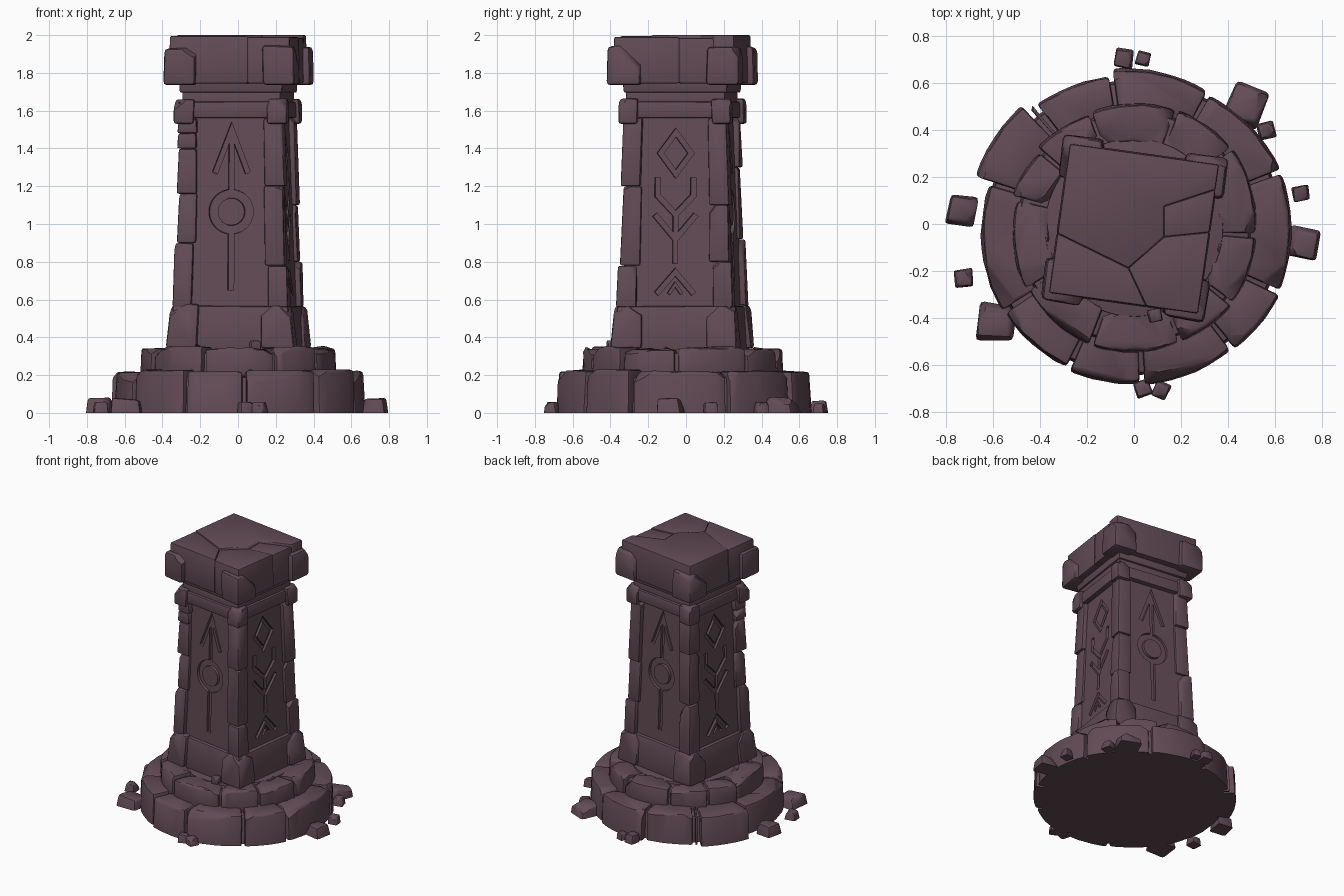
import bpy, bmesh, math, random
from mathutils import Vector, Matrix

if "Cube" in bpy.data.objects:
    bpy.data.objects.remove(bpy.data.objects["Cube"])

random.seed(7)
stone = bpy.data.materials.new("dusky_purple_stone")
stone.diffuse_color = (0.122, 0.070, 0.090, 1)
stone.use_nodes = True
stone.node_tree.nodes["Principled BSDF"].inputs["Base Color"].default_value = stone.diffuse_color
PILLAR = Matrix.Translation((0, -0.02, 0)) @ Matrix.Rotation(math.radians(-8), 4, 'Z')
CORNERS = [(-1, -1), (1, -1), (1, 1), (-1, 1)]


def rnd(a):
    return random.uniform(-a, a)


def prism(out, bottom, top, z0, z1, bevel=0.012, jitter=0.003, chips=0, depth=0.02):
    """One worn stone: outline lofted between two heights, bevelled, corners chipped."""
    bm = bmesh.new()
    lo = [bm.verts.new((x + rnd(jitter), y + rnd(jitter), z0)) for x, y in bottom]
    hi = [bm.verts.new((x + rnd(jitter), y + rnd(jitter), z1 + rnd(jitter))) for x, y in top]
    n = len(lo)
    bm.faces.new(lo[::-1])
    bm.faces.new(hi)
    for i in range(n):
        j = (i + 1) % n
        bm.faces.new((lo[i], lo[j], hi[j], hi[i]))
    bmesh.ops.recalc_face_normals(bm, faces=bm.faces)
    pts = [v.co.copy() for v in hi]
    cos = [v.co.copy() for v in bm.verts]
    mid = sum(cos, Vector()) / len(cos)
    ext = [max(c[i] for c in cos) - min(c[i] for c in cos) for i in range(3)]
    edges = [e for e in bm.edges if e.calc_face_angle(0) > math.radians(28)
             and not (z0 == 0 and all(v.co.z == 0 for v in e.verts))]
    bmesh.ops.bevel(bm, geom=edges, offset=bevel, segments=2, profile=0.55,
                    affect='EDGES', clamp_overlap=True)
    for _ in range(chips):
        d = random.choice(pts) - mid
        no = Vector([d[i] / ext[i] + rnd(0.2) for i in range(3)]).normalized()
        far = max(v.co.dot(no) for v in bm.verts)
        bmesh.ops.bisect_plane(bm, geom=bm.verts[:] + bm.edges[:] + bm.faces[:],
                               plane_co=no * (far - depth * random.uniform(0.5, 1.2)),
                               plane_no=no, clear_outer=True)
        bmesh.ops.holes_fill(bm, edges=[e for e in bm.edges if e.is_boundary], sides=0)
    tmp = bpy.data.meshes.new("tmp")
    bm.to_mesh(tmp)
    bm.free()
    out.from_mesh(tmp)
    bpy.data.meshes.remove(tmp)


def finish(name, bm, matrix=None):
    if matrix:
        bm.transform(matrix)
    bmesh.ops.recalc_face_normals(bm, faces=bm.faces)
    me = bpy.data.meshes.new(name)
    bm.to_mesh(me)
    bm.free()
    me.materials.append(stone)
    ob = bpy.data.objects.new(name, me)
    bpy.context.collection.objects.link(ob)
    bpy.ops.object.select_all(action='DESELECT')
    ob.select_set(True)
    bpy.context.view_layer.objects.active = ob
    bpy.ops.object.shade_smooth_by_angle(angle=math.radians(45))
    return ob


def square(h):
    return [(sx * h, sy * h) for sx, sy in CORNERS]


def corner(k, h, w):
    sx, sy = CORNERS[k]
    a, b = h - w, h
    return [(sx * x, sy * y) for x, y in ((a, a), (b, a), (b, b), (a, b))]


def circle(r, n=64):
    return [(r * math.cos(i * math.tau / n), r * math.sin(i * math.tau / n) - 0.015) for i in range(n)]


# stepped round base: arc-shaped stones around solid cores
def ring(name, joints, r_in, r_out, z0, z1, bulges):
    bm = bmesh.new()
    for i, a0 in enumerate(joints):
        a1 = joints[(i + 1) % len(joints)]
        if a1 > a0:
            a1 -= 360
        r = r_out + bulges.get(i, rnd(0.01))
        gap = 0.9
        n = max(3, round((a0 - a1) / 5))
        ang = [math.radians(a0 - gap + (a1 - a0 + 2 * gap) * t / n) for t in range(n + 1)]
        tilt = rnd(0.012)
        outer = [((r + tilt * (2 * t / n - 1)) * math.cos(a), (r + tilt * (2 * t / n - 1)) * math.sin(a) - 0.015)
                 for t, a in enumerate(ang)]
        inner = [(r_in * math.cos(a), r_in * math.sin(a) - 0.015) for a in ang[::-1]]
        pts = outer + inner
        top = [(x * 0.985, y * 0.985) for x, y in pts]
        prism(bm, pts, top, z0, z1 + rnd(0.008), 0.016, 0.0025, 3, 0.022)
    finish(name, bm)


ring("lower_ring_stones", [129, 98.5, 61, 21, -24, -51, -87, -115, -147, -197, -228],
     0.44, 0.665, 0, 0.22, {2: -0.005, 9: 0.045, 4: 0.015})
ring("upper_ring_stones", [111, 70, 39, -4, -38, -68, -110, -150, -194, -219],
     0.37, 0.53, 0.19, 0.342, {})
bm = bmesh.new()
prism(bm, circle(0.63), circle(0.62), 0, 0.19, 0.01, 0)
prism(bm, circle(0.50), circle(0.49), 0.19, 0.318, 0.01, 0)
prism(bm, circle(0.38), circle(0.38), 0.3, 0.338, 0.004, 0)
finish("base_core", bm)

# plinth: recessed block with heavy corner stones
bm = bmesh.new()
prism(bm, square(0.318), square(0.308), 0.33, 0.566, 0.015)
for k in range(4):
    prism(bm, corner(k, 0.343, 0.17), corner(k, 0.322, 0.155), 0.34, 0.575 + rnd(0.01), 0.02, 0.006, 3, 0.03)
finish("plinth", bm, PILLAR)


# tapered shaft with carved symbols
def face_depth(z):
    return 0.282 - 0.036 * (z - 0.57)


def stroke(bm, pts, width=0.034, closed=False, turn=0):
    """Mitred channel along a path drawn on the front face, turned to side number `turn`."""
    pts = [Vector(p) for p in pts]
    n = len(pts)
    rot = Matrix.Rotation(turn * math.pi / 2, 3, 'Z')
    rows = []
    for i, p in enumerate(pts):
        a = pts[i - 1] if closed or i > 0 else None
        b = pts[(i + 1) % n] if closed or i < n - 1 else None
        d0 = (p - a).normalized() if a is not None else (b - p).normalized()
        d1 = (b - p).normalized() if b is not None else d0
        n0, n1 = Vector((-d0.y, d0.x)), Vector((-d1.y, d1.x))
        m = (n0 + n1).normalized()
        m *= width / 2 / max(0.3, m.dot(n0))
        row = []
        for q, d in ((p + m, 0.05), (p - m, 0.05), (p - m * 0.75, -0.018), (p + m * 0.75, -0.018)):
            row.append(bm.verts.new(rot @ Vector((q.x, -face_depth(q.y) - d, q.y))))
        rows.append(row)
    for i in range(n if closed else n - 1):
        r, s = rows[i], rows[(i + 1) % n]
        for j in range(4):
            bm.faces.new((r[j], r[(j + 1) % 4], s[(j + 1) % 4], s[j]))
    if not closed:
        bm.faces.new(rows[0])
        bm.faces.new(rows[-1][::-1])


cut = bmesh.new()
for k in (0, 2):  # arrow through a ring
    stroke(cut, [(-0.088, 1.27), (0, 1.50), (0.088, 1.27)], 0.036, turn=k)
    stroke(cut, [(0, 1.47), (0, 1.15)], 0.036, turn=k)
    stroke(cut, [(0.095 * math.cos(a * math.tau / 32), 1.065 + 0.095 * math.sin(a * math.tau / 32))
                 for a in range(32)], 0.058, True, k)
    stroke(cut, [(0, 0.975), (0, 0.65)], 0.04, turn=k)
for k in (1, 3):  # diamond, branches and chevrons
    stroke(cut, [(0, 1.485), (0.082, 1.375), (0, 1.265), (-0.082, 1.375)], 0.036, True, k)
    stroke(cut, [(-0.095, 1.245), (-0.095, 1.15), (0, 1.05), (0.095, 1.15), (0.095, 1.245)], 0.038, turn=k)
    stroke(cut, [(-0.11, 1.05), (0, 0.92), (0.11, 1.05)], 0.038, turn=k)
    stroke(cut, [(0, 1.05), (0, 0.79)], 0.034, turn=k)
    stroke(cut, [(-0.1, 0.63), (0, 0.745), (0.1, 0.63)], 0.036, turn=k)
    stroke(cut, [(-0.035, 0.63), (0, 0.68), (0.035, 0.63)], 0.022, turn=k)
cutter = finish("symbol_cutter", cut, PILLAR)
cutter.hide_render = True

bm = bmesh.new()
prism(bm, square(face_depth(0.5)), square(face_depth(1.6)), 0.5, 1.6, 0.006, 0)
shaft = finish("shaft", bm, PILLAR)
mod = shaft.modifiers.new("carving", 'BOOLEAN')
mod.operation, mod.solver, mod.use_self, mod.object = 'DIFFERENCE', 'EXACT', True, cutter
bpy.context.view_layer.objects.active = shaft
bpy.ops.object.modifier_apply(modifier=mod.name)
bpy.data.objects.remove(cutter)
for p in shaft.data.polygons:
    p.use_smooth = False

# corner posts of stacked stones
bm = bmesh.new()
JOINTS = [[0.56, 0.9, 1.16, 1.4, 1.48, 1.56], [0.56, 0.78, 1.2, 1.56],
          [0.56, 0.8, 1.1, 1.56], [0.56, 0.92, 1.3, 1.56]]
for k, zs in enumerate(JOINTS):
    for i, (a, b) in enumerate(zip(zs, zs[1:])):
        o = 0.006 if i % 2 == 0 else -0.004
        if b - a < 0.1:
            o = 0.012
        ha, hb = face_depth(a) + 0.022 + o, face_depth(b) + 0.022 + o
        prism(bm, corner(k, ha, 0.105), corner(k, hb, 0.098), a, b, 0.012, 0.004, 2, 0.02)
finish("corner_posts", bm, PILLAR)

# collar and neck below the cap
bm = bmesh.new()
prism(bm, square(0.284), square(0.282), 1.56, 1.648, 0.014)
prism(bm, square(0.262), square(0.262), 1.63, 1.70, 0.008)
prism(bm, square(0.275), square(0.28), 1.695, 1.78, 0.01)
for k in range(4):
    prism(bm, corner(k, 0.303, 0.105), corner(k, 0.300, 0.105), 1.53, 1.662, 0.016, 0.004, 2, 0.02)
finish("collar", bm, PILLAR)

# cap: cracked slab in four pieces, plus corner stones
A, B, C, D = (-0.325, -0.066), (0, -0.172), (0.134, -0.017), (0.325, 0.03)
E, F, G = (0.325, 0.217), (0.115, 0.114), (0.10, -0.325)
H = 0.325
bm = bmesh.new()
for outline, top in (([A, B, C, F, E, (H, H), (-H, H)], 2.0), ([A, (-H, -H), G, B], 1.995),
                     ([B, G, (H, -H), D, C], 1.99), ([C, D, E, F], 1.985)):
    prism(bm, outline, [(x * 0.985, y * 0.985) for x, y in outline], 1.745, top, 0.009, 0)
finish("cap_slab", bm, PILLAR)
bm = bmesh.new()
for k in range(4):
    prism(bm, corner(k, 0.356, 0.18), corner(k, 0.350, 0.17), 1.735, 1.935 + rnd(0.01), 0.022, 0.006, 3, 0.03)
finish("cap_corner_stones", bm, PILLAR)

# fallen rocks: x, y, size, base height, turn in degrees
bm = bmesh.new()
for x, y, s, z, t in [(-0.73, 0.06, 0.125, 0, -10), (-0.725, -0.23, 0.075, 0, 5), (-0.59, -0.42, 0.155, 0, -5),
                      (0.48, 0.51, 0.16, 0, -20), (0.565, 0.40, 0.07, 0, 15), (0.712, 0.13, 0.07, 0, 10),
                      (0.725, -0.085, 0.13, 0, -12), (-0.045, 0.705, 0.08, 0, -8), (0.04, 0.705, 0.06, 0, -15),
                      (0.04, -0.70, 0.07, 0, 20), (0.115, -0.71, 0.07, 0, -25), (0.09, -0.39, 0.06, 0.335, 10)]:
    c, sn = math.cos(math.radians(t)), math.sin(math.radians(t))
    base = [(x + (u * c - v * sn) * s / 2, y + (u * sn + v * c) * s / 2) for u, v in CORNERS]
    top = [(x + (px - x) * 0.85, y + (py - y) * 0.85) for px, py in base]
    prism(bm, base, top, z, z + min(0.075, s * 0.8), s * 0.12, s * 0.06, 2, s * 0.12)
finish("fallen_rocks", bm)
